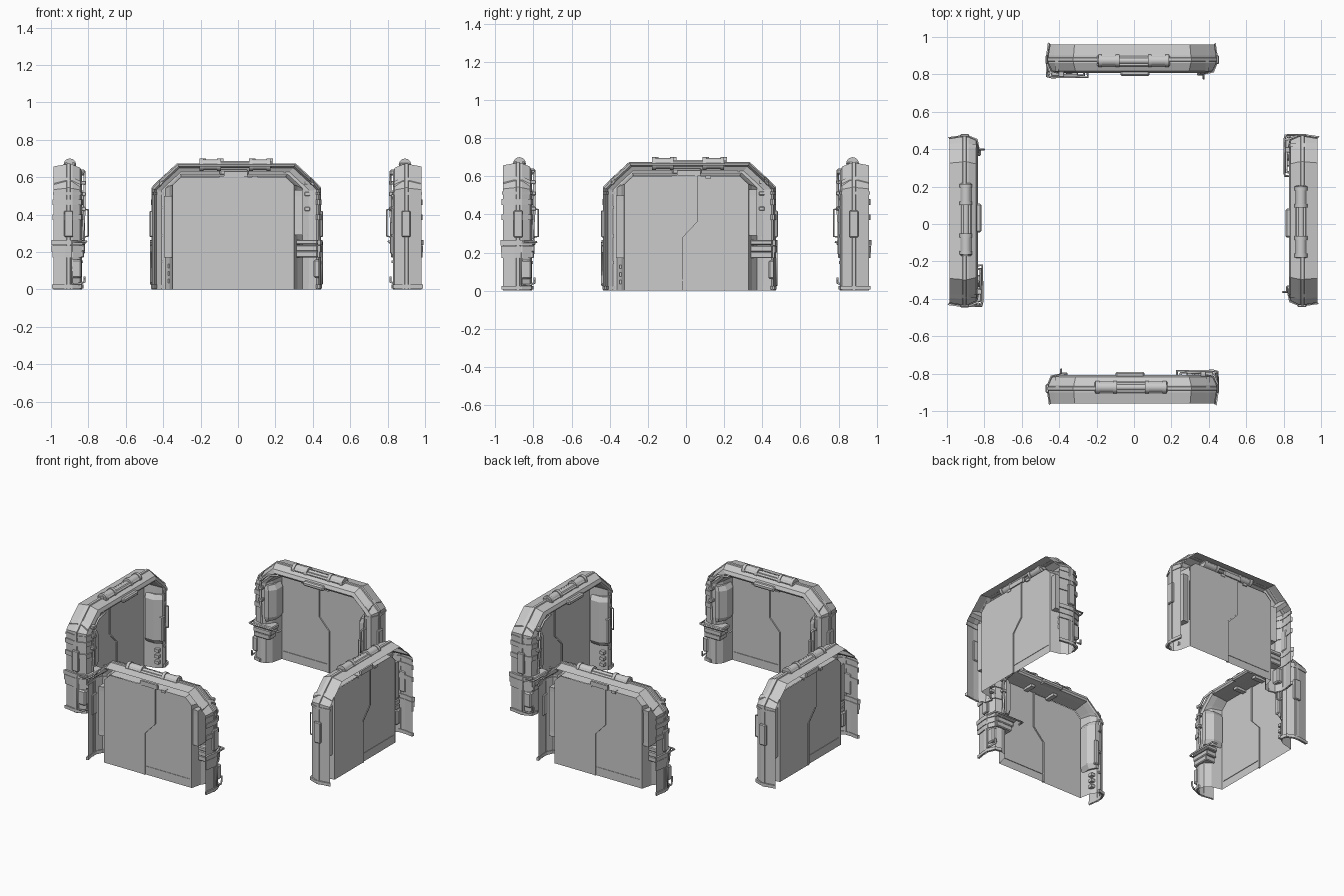
import bpy, math
from mathutils import Vector

if "Cube" in bpy.data.objects:
    bpy.data.objects.remove(bpy.data.objects["Cube"])

parts = []


def make(name, verts, faces):
    me = bpy.data.meshes.new(name)
    me.from_pydata([tuple(v) for v in verts], [], faces)
    me.update()
    ob = bpy.data.objects.new(name, me)
    bpy.context.collection.objects.link(ob)
    parts.append(ob)
    return ob


def box(name, x, y, z, bevel=0.0):
    vs = [(a, b, c) for a in x for b in y for c in z]
    fs = [(0, 1, 3, 2), (4, 6, 7, 5), (0, 4, 5, 1), (2, 3, 7, 6), (0, 2, 6, 4), (1, 5, 7, 3)]
    ob = make(name, vs, fs)
    if bevel:
        m = ob.modifiers.new("chamfer", 'BEVEL')
        m.width, m.segments = bevel, 1
    return ob


def prism(name, pts, place, a, b):
    """Closed outline extruded between two levels."""
    n = len(pts)
    vs = [place(p, a) for p in pts] + [place(p, b) for p in pts]
    fs = [(i, (i + 1) % n, n + (i + 1) % n, n + i) for i in range(n)]
    return make(name, vs, fs + [tuple(range(n))[::-1], tuple(range(n, 2 * n))])


def tube(name, pts, r, sides=8):
    cu = bpy.data.curves.new(name, 'CURVE')
    cu.dimensions, cu.bevel_depth, cu.use_fill_caps = '3D', r, True
    cu.bevel_resolution = max(0, sides // 2 - 2)
    sp = cu.splines.new('POLY')
    sp.points.add(len(pts) - 1)
    for p, c in zip(sp.points, pts):
        p.co = (*c, 1)
    ob = bpy.data.objects.new(name, cu)
    bpy.context.collection.objects.link(ob)
    parts.append(ob)
    return ob


def arch(y, l, r, t, c):
    """Doorway outline with two-step chamfered corners."""
    left = [(0, 0), (0, t - .95 * c), (.22 * c, t - .72 * c), (c, t)]
    return [(l + a, y, z) for a, z in left] + [(r - a, y, z) for a, z in reversed(left)]


def loft(name, rows):
    loops = [arch(*r) for r in rows]
    fs = [(k * 8 + i, k * 8 + i + 1, k * 8 + i + 9, k * 8 + i + 8)
          for k in range(len(rows) - 1) for i in range(7)]
    return make(name, [v for lp in loops for v in lp], fs)


# Hollow frame: outer shell, inner face and jamb
loft("frame_shell", [
    (-.960, -.447, .430, .657, .13), (-.900, -.457, .440, .668, .135),
    (-.860, -.457, .440, .668, .135), (-.818, -.437, .420, .650, .125),
    (-.808, -.410, .380, .628, .105), (-.815, -.388, .345, .616, .08),
    (-.850, -.365, .318, .610, .06), (-.925, -.350, .300, .600, .045)])
# Raised rib along the ridge
loft("frame_ridge", [
    (-.892, -.455, .438, .666, .135), (-.888, -.462, .445, .674, .137),
    (-.872, -.462, .445, .674, .137), (-.868, -.455, .438, .666, .135)])

# Door leaves split by a stepped seam
seam = [(.02, .60), (.02, .36), (-.055, .28), (-.055, 0)]
outline = [(v[0], v[2]) for v in arch(0, -.35, .30, .60, .045)]
on_y = lambda p, y: (p[0], y, p[1])
make("door_left_leaf", [on_y(p, -.927) for p in outline[:4] + seam], [tuple(range(8))])
make("door_right_leaf", [on_y(p, -.922) for p in seam[::-1] + outline[4:]], [tuple(range(8))])
prism("door_seam_trim", seam + [(x + .012, z) for x, z in seam[::-1]], on_y, -.930, -.918)
box("door_sill_line", (-.05, .285), (-.925, -.918), (.052, .058))

# Top latch box and lintel details
box("lintel_box", (-.10, .055), (-.835, -.79), (.61, .64), .008)
box("lintel_plate", (-.075, .05), (-.935, -.92), (.60, .63))
for x in (-.10, .075):
    box("lintel_lug", (x, x + .03), (-.93, -.85), (.588, .605))

# Roof rail with clamps
box("rail_base", (-.21, .18), (-.905, -.84), (.658, .678), .008)
tube("roof_rail", [(-.20, -.873, .668), (.18, -.873, .668)], .018)
for x in (-.205, .06):
    tube("rail_clamp", [(x, -.873, .666), (x + .113, -.873, .666)], .029, 12)
    for e in (x, x + .093):
        tube("clamp_collar", [(e, -.873, .666), (e + .02, -.873, .666)], .034, 12)

on_z = lambda p, z: (p[0], p[1], z)


def side_band(name, s, z0, z1, g):
    """Strap that wraps one upright; s=1 right, s=-1 left."""
    e = .440 if s > 0 else .457
    pts = [(e - .010, -.96), (e, -.90), (e, -.86), (e - .02, -.818), (e - .06, -.808)]
    grow = [(g, -g), (g, 0), (g, 0), (g, g), (0, g)]
    out = [((x + a) * s, y + b) for (x, y), (a, b) in zip(pts, grow)]
    inn = [((x - .004) * s, y - .004 * (i > 2)) for i, (x, y) in enumerate(pts)]
    return prism(name, out + inn[::-1], on_z, z0, z1)


# Straps round the uprights and flared feet
for s in (1, -1):
    side_band("foot_flare", s, .005, .025, .008)
    side_band("upper_strap", s, .505, .52, .004)
for z in (.37, .45):
    side_band("side_strap", 1, z, z + .03, .006)
for z0, z1, g in ((.17, .20, .006), (.20, .235, .010), (.238, .265, .012)):
    side_band("ledge_rib", 1, z0, z1, g)

# Straps over the corner chamfers
for x0, x1, z0, z1 in ((-.42, -.40, .572, .59), (.385, .405, .59, .572)):
    pr = [(-.957, -.005), (-.90, .009), (-.86, .009), (-.815, -.012), (-.815, -.025), (-.957, -.02)]
    prism("corner_strap", pr, lambda p, k: ((x0, x1)[k], p[0], (z0, z1)[k] + p[1]), 0, 1)

# Ribbed ledge wrapping into the opening on the right upright
for i, (z0, z1) in enumerate(((.17, .205), (.203, .237), (.239, .265))):
    box("inner_ledge", (.305 - .012 * i, .425), (-.87, -.797 + .004 * i), (z0, z1), .005)


# Jamb blocks with chamfered corners
def jamb_block(name, a, b, z0, z1):
    d = .02 * (1 if b > a else -1)
    base = [(a, -.92), (b, -.91), (b, -.845), (b - d * 1.5, -.80), (a, -.80)]
    top = [(a, -.92), (b - d, -.915), (b - d, -.85), (b - 2 * d, -.806), (a, -.806)]
    levels = [(top, z0), (base, z0 + .03), (base, z1 - .03), (top, z1)]
    vs = [on_z(p, z) for pts, z in levels for p in pts]
    fs = [(5 * k + i, 5 * k + (i + 1) % 5, 5 * k + 5 + (i + 1) % 5, 5 * k + 5 + i)
          for k in range(3) for i in range(5)]
    make(name, vs, fs + [tuple(range(5))[::-1], tuple(range(15, 20))])


jamb_block("left_jamb_block", -.395, -.335, .17, .50)
jamb_block("right_jamb_block", .345, .285, .29, .53)
box("left_jamb_pad", (-.39, -.355), (-.82, -.793), (.19, .36), .006)
for z in (.035, .075, .115):
    box("jamb_stud", (-.375, -.35), (-.85, -.82), (z, z + .02))
for z in (.14, .28, .43):
    box("shell_clip", (-.41, -.395), (-.818, -.802), (z, z + .015))

# Boxes on the outer ends
box("left_end_box", (-.472, -.45), (-.903, -.855), (.28, .42), .005)
box("right_end_box", (.435, .455), (-.903, -.855), (.28, .42), .005)
box("lower_end_box", (.405, .445), (-.865, -.81), (.06, .16), .008)

# Grab handle on the left upright
tube("grab_handle", [(-.39, -.80, .28), (-.39, -.775, .285), (-.39, -.775, .425), (-.39, -.80, .43)], .005, 6)

# Pipes on the right upright
tube("ledge_rod", [(.23, -.82, .255), (.23, -.785, .255), (.425, -.785, .255),
                   (.448, -.79, .255), (.448, -.86, .255), (.448, -.86, .03),
                   (.448, -.82, .03), (.435, -.795, .04), (.435, -.795, .07)], .006, 6)
tube("upright_pipe", [(.37, -.805, .27), (.37, -.795, .42), (.37, -.795, .56),
                      (.32, -.795, .61), (.25, -.795, .622), (.25, -.82, .622)], .007, 6)
for z in (.42, .50, .56):
    box("pipe_clip", (.355, .385), (-.815, -.786), (z, z + .02), .003)

# Repeat the finished gate on all four sides, side gates a little further out
places = [(1, (.020, .027)), (2, (-.018, 0)), (3, (-.026, .009))]
for ob in list(parts):
    for k, (dx, dy) in places:
        c = ob.copy()
        c.name = f"{ob.name}_side_{k + 1}"
        bpy.context.collection.objects.link(c)
        c.rotation_euler.z = k * math.pi / 2
        c.location = Vector((dx, dy, 0))
